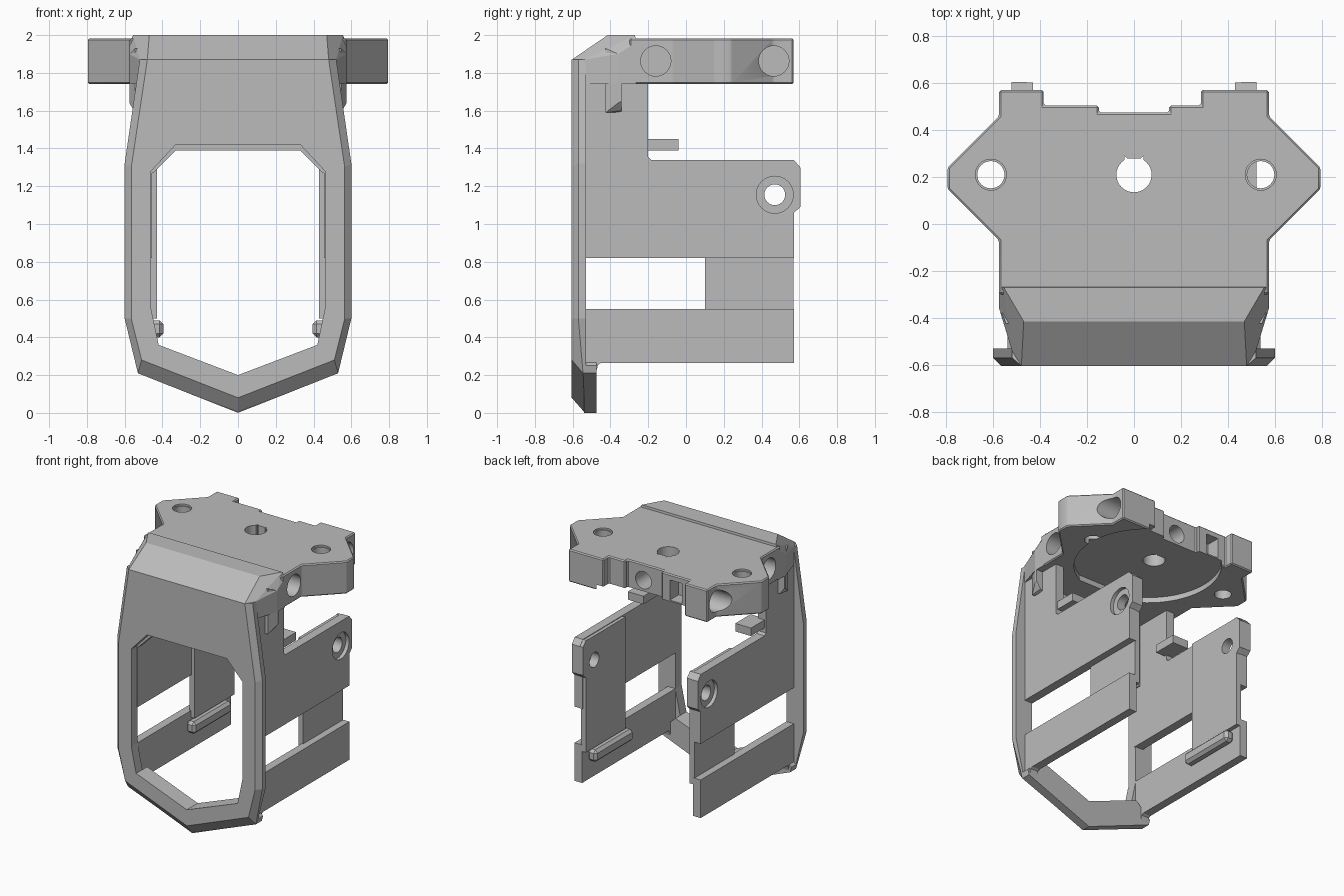
import bpy, bmesh, math
from mathutils import Vector

cube = bpy.data.objects.get("Cube")
if cube:
    bpy.data.objects.remove(cube, do_unlink=True)

grey = bpy.data.materials.new("mid grey")
grey.use_nodes = True
grey.diffuse_color = (0.5, 0.5, 0.5, 1)
grey.node_tree.nodes["Principled BSDF"].inputs["Base Color"].default_value = (0.5, 0.5, 0.5, 1)


def finish(name, bm):
    bmesh.ops.recalc_face_normals(bm, faces=bm.faces)
    mesh = bpy.data.meshes.new(name)
    bm.to_mesh(mesh)
    bm.free()
    mesh.materials.append(grey)
    ob = bpy.data.objects.new(name, mesh)
    bpy.context.collection.objects.link(ob)
    return ob


def prism(name, axis, pts, lo, hi):
    """Extrude a 2D outline along one axis."""
    place = {"x": lambda p, d: (d, *p), "y": lambda p, d: (p[0], d, p[1]),
             "z": lambda p, d: (*p, d)}[axis]
    bm = bmesh.new()
    a = [bm.verts.new(place(p, lo)) for p in pts]
    b = [bm.verts.new(place(p, hi)) for p in pts]
    bm.faces.new(a)
    bm.faces.new(b)
    for i in range(len(pts)):
        j = (i + 1) % len(pts)
        bm.faces.new((a[i], a[j], b[j], b[i]))
    return finish(name, bm)


def rect(u0, u1, v0, v1):
    return [(u0, v0), (u1, v0), (u1, v1), (u0, v1)]


def circle(u, v, r, n=32):
    return [(u + r * math.cos(math.tau * i / n), v + r * math.sin(math.tau * i / n))
            for i in range(n)]


def hull(name, pts):
    bm = bmesh.new()
    for p in pts:
        bm.verts.new(p)
    bmesh.ops.convex_hull(bm, input=bm.verts)
    bmesh.ops.dissolve_limit(bm, angle_limit=0.02, verts=bm.verts, edges=bm.edges)
    return finish(name, bm)


def both(pts):
    return pts + [(-x, y, z) for x, y, z in pts]


def apply(ob, mod):
    bpy.context.view_layer.objects.active = ob
    bpy.ops.object.modifier_apply(modifier=mod.name)


def cut(ob, cutter):
    cutter.hide_render = True
    mod = ob.modifiers.new("cut", "BOOLEAN")
    mod.operation, mod.solver, mod.object = "DIFFERENCE", "EXACT", cutter
    apply(ob, mod)
    bpy.data.objects.remove(cutter, do_unlink=True)


def soften(ob, width):
    mod = ob.modifiers.new("edge", "BEVEL")
    mod.width, mod.segments, mod.limit_method = width, 1, "ANGLE"
    apply(ob, mod)


# Front frame: matching half outlines bridged into a chamfered ring
outer = [(0, 0), (.53, .21), (.6, .5), (.6, 1.32), (.52, 1.87)]
face = [(0, .08), (.51, .28), (.565, .5), (.565, 1.3), (.48, 1.87)]
opening = [(0, .2), (.42, .36), (.46, .55), (.46, 1.28), (.33, 1.42)]


def ring(half, y):
    return [(x, y, z) for x, z in half] + [(-x, y, z) for x, z in half[:0:-1]]


mid = [(x, -.535 if z < .1 else -.545 if z < .3 else -.57, z) for x, y, z in ring(outer, 0)]
loops = [ring(outer, -.53), mid, ring(face, -.605), ring(opening, -.605), ring(opening, -.53)]
bm = bmesh.new()
rows = [[bm.verts.new(p) for p in loop] for loop in loops]
for a, b in zip(rows, rows[1:] + rows[:1]):
    for i in range(len(a)):
        j = (i + 1) % len(a)
        bm.faces.new((a[i], a[j], b[j], b[i]))
finish("front_frame", bm)

# Deeper lip along the V at the bottom, and the panel over the opening
low = [(0, 0), (.53, .21), (.54, .25), (.42, .36), (0, .2), (-.42, .36), (-.54, .25), (-.53, .21)]
prism("bottom_lip", "y", low, -.54, -.475)
prism("front_panel", "y", [(-.52, 1.27), (-.45, 1.27), (-.33, 1.39), (.33, 1.39), (.45, 1.27),
                           (.52, 1.27), (.52, 1.8), (-.52, 1.8)], -.54, -.48)

# Sloped hood above the frame
hull("hood", both([(.48, -.605, 1.87), (.47, -.415, 2), (.555, -.27, 2), (.575, -.265, 1.96),
                   (.575, -.36, 1.9), (.52, -.45, 1.92), (.52, -.54, 1.87), (.575, -.265, 1.74),
                   (.575, -.36, 1.74), (.52, -.45, 1.74), (.52, -.54, 1.74)]))

# Top mounting plate
right = [(.575, -.3), (.575, -.07), (.795, .15), (.795, .24), (.575, .46), (.575, .57),
         (.285, .57), (.285, .505), (.15, .505), (.15, .475)]
left = [(-.15, .475), (-.15, .505), (-.385, .505), (-.385, .57), (-.575, .57),
        (-.575, .46), (-.795, .24), (-.795, .15), (-.575, -.07), (-.575, -.3)]
plate = prism("top_plate", "z", right + left, 1.74, 1.983)
soften(plate, .008)
cut(plate, prism("pocket", "z", circle(.03, .18, .5, 64), 1.7, 1.78))
for x in (-.61, .54):
    cut(plate, prism("hole", "z", circle(x, .21, .058), 1.6, 2.1))
    cut(plate, prism("countersink", "z", circle(x, .21, .066), 1.97, 2.1))
flat_hole = [(x, min(y, .29)) for x, y in circle(0, .21, .075) if y < .28]
flat_hole += [(-.04, .29), (.04, .29)]
flat_hole.sort(key=lambda p: math.atan2(p[1] - .21, p[0]))
cut(plate, prism("centre_hole", "z", flat_hole, 1.6, 2.1))
for s in (-1, 1):
    for y, depth in ((-.16, .42), (.465, .45)):
        cut(plate, prism("side_hole", "x", circle(y, 1.863, .08), *sorted((s * depth, s * .9))))
cut(plate, prism("back_hole", "y", circle(.02, 1.863, .065), .3, .7))
cut(plate, prism("back_slot", "y", rect(-.32, -.22, 1.79, 1.94), .4, .7))
plate.select_set(True)
bpy.context.view_layer.objects.active = plate
bpy.ops.object.shade_smooth_by_angle(angle=math.radians(25))
plate.select_set(False)

# Side walls, mirrored
upper = [(-.54, .82), (.572, .82), (.572, 1.06), (.605, 1.09), (.605, 1.3), (.57, 1.34),
         (-.185, 1.34), (-.2, 1.355), (-.2, 1.75), (-.54, 1.75)]
bump = [(.55, 1.04), (.573, 1.06), (.603, 1.09), (.603, 1.3), (.568, 1.338), (.55, 1.338)]
lower = [(-.54, .25), (-.475, .22), (-.465, .255), (-.45, .265), (.572, .265), (.572, .55), (-.54, .55)]
for s, side in ((1, "left"), (-1, "right")):
    def wall(name, pts, a, b):
        return prism(f"{side}_{name}", "x", pts, *sorted((s * a, s * b)))

    top = wall("upper_wall", upper, .455, .522)
    inner = wall("inner_panel", rect(.1, .57, .5, 1.335), .43, .47)
    for part in (top, inner):
        cut(part, wall("bolt_hole", circle(.47, 1.155, .055), .3, .7))
    cut(top, wall("counterbore", circle(.47, 1.155, .098), .495, .7))
    wall("lower_wall", lower, .46, .522)
    wall("rear_bump", bump, .43, .47)
    rail = wall("inner_rail", rect(.05, .5, .4, .49), .395, .47)
    soften(rail, .02)
    # Small stop tab behind the upper wall
    wall("stop_tab", rect(-.22, -.04, 1.39, 1.45), .38, .51)
    # Flared rib under the hood corner
    hull(f"{side}_flared_rib", [(s * x, y, z) for x, y, z in (
        (.5, -.425, 1.59), (.545, -.425, 1.59), (.545, -.425, 1.93), (.5, -.425, 1.93),
        (.575, -.36, 1.64), (.575, -.36, 1.9), (.575, -.342, 1.65), (.575, -.342, 1.9),
        (.5, -.342, 1.59), (.54, -.342, 1.6), (.5, -.342, 1.9))])
